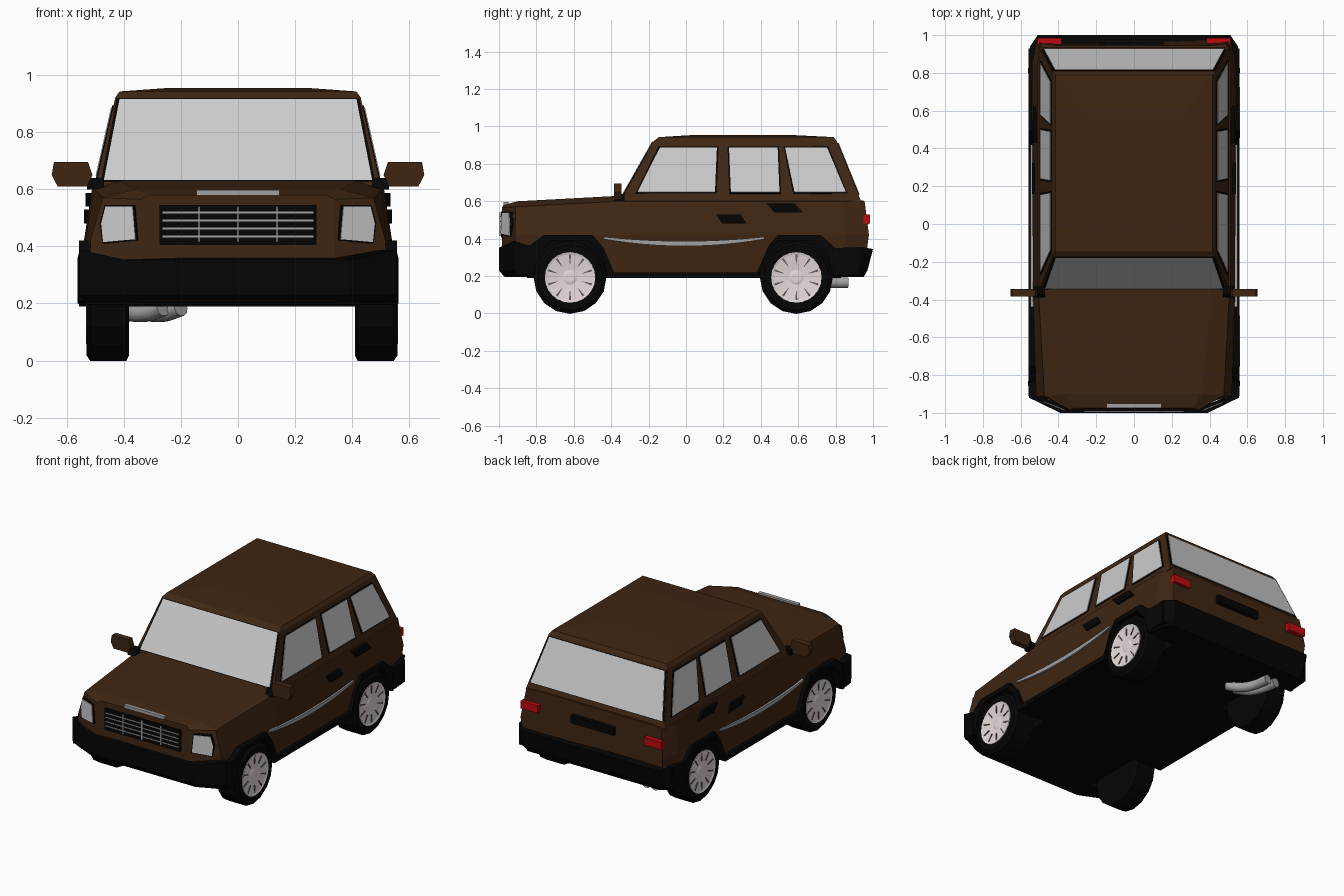
import bpy, bmesh, math
from mathutils import Vector as V

if "Cube" in bpy.data.objects:
    bpy.data.objects.remove(bpy.data.objects["Cube"])


def mat(name, r, g, b):
    m = bpy.data.materials.new(name)
    m.diffuse_color = (r, g, b, 1)
    m.use_nodes = True
    m.node_tree.nodes["Principled BSDF"].inputs["Base Color"].default_value = m.diffuse_color
    return m


BROWN = mat("brown_paint", .05, .019, .006)
BLACK = mat("black_plastic", .0015, .0015, .0015)
GLASS = mat("glass", .56, .56, .56)
CHROME = mat("chrome", .36, .36, .37)
RED = mat("red_lens", .5, .003, .005)
ALLOY = mat("alloy", .78, .69, .69)
SLOT = mat("rim_slot", .12, .10, .10)


def make(name, shells, material, mirror=False):
    """Skin each shell (a list of equal rings) and cap its ends."""
    bm = bmesh.new()
    for rings in shells:
        vs = [[bm.verts.new(p) for p in r] for r in rings]
        n = len(vs[0])
        for a, b in zip(vs, vs[1:]):
            for i in range(n):
                bm.faces.new((a[i], a[(i + 1) % n], b[(i + 1) % n], b[i]))
        bm.faces.new(vs[0])
        bm.faces.new(vs[-1])
    bmesh.ops.recalc_face_normals(bm, faces=bm.faces)
    me = bpy.data.meshes.new(name)
    bm.to_mesh(me)
    bm.free()
    me.materials.append(material)
    ob = bpy.data.objects.new(name, me)
    bpy.context.collection.objects.link(ob)
    if mirror:
        ob.modifiers.new("mirror", 'MIRROR')
    return ob


def slab(pts, d):
    d = V(d)
    return [[V(p) - d for p in pts], [V(p) + d for p in pts]]


def side(yz, x0, x1):
    return [[(x, y, z) for y, z in yz] for x in (x0, x1)]


def box(x0, x1, y0, y1, z0, z1):
    return side([(y0, z0), (y1, z0), (y1, z1), (y0, z1)], x0, x1)


def both(half):
    return half + [(-x, y, z) for x, y, z in reversed(half)]


def grow(pts, e):
    c = sum((V(p) for p in pts), V()) / len(pts)
    return [V(p) + (V(p) - c).normalized() * e for p in pts]


# Lower body, lofted nose to tail
body = make("body", [[both(h) for h in (
    [(.34, -.985, .21), (.34, -.985, .42), (.34, -.985, .565), (.31, -.975, .58)],
    [(.51, -.915, .21), (.518, -.915, .42), (.475, -.91, .57), (.36, -.90, .60)],
    [(.53, -.36, .21), (.535, -.36, .42), (.505, -.36, .60), (.41, -.34, .63)],
    [(.53, -.30, .21), (.535, -.30, .42), (.512, -.30, .60), (.41, -.30, .605)],
    [(.53, .85, .21), (.54, .85, .42), (.512, .85, .60), (.41, .85, .605)],
    [(.50, .95, .21), (.515, .978, .42), (.49, .955, .60), (.41, .945, .605)])]], BROWN)

# Cabin with roof
make("cabin", [[[(x, y0, z), (x, y1, z), (-x, y1, z), (-x, y0, z)] for x, y0, y1, z in (
    (.505, -.36, .94, .59), (.43, -.172, .805, .922),
    (.415, -.145, .79, .943), (.25, .05, .55, .955))]], BROWN)

# Underbody
floor = make("floor", [box(-.50, .50, -.85, .83, .19, .23)], BLACK)

# Wheel arch cutters
AXLES = {"front": -.62, "rear": .59}
ARCH = [(-.20, .2), (-.165, .32), (-.10, .39), (.10, .39), (.165, .32), (.20, .2)]
for name, c in AXLES.items():
    yz = [(c + y, z) for y, z in [(-.20, .1)] + ARCH + [(.20, .1)]]
    cut = make(name + "_arch_cutter", [side(yz, .35, .7)], BLACK, True)
    cut.hide_render = True
    cut.hide_set(True)
    for ob in (body, floor):
        b = ob.modifiers.new("arch", 'BOOLEAN')
        b.object, b.operation, b.solver = cut, 'DIFFERENCE', 'EXACT'
        b.material_mode = 'TRANSFER'

# Side cladding: flares and sill
top = [(-.91, .385), (-.84, .36), (-.76, .42), (-.50, .42), (-.44, .35), (-.385, .22),
       (.38, .22), (.44, .36), (.49, .42), (.72, .42), (.80, .35), (.93, .355)]
low = [(.93, .21), (.80, .2)] + [(.59 + y, z) for y, z in reversed(ARCH)] + [(.39, .19), (-.42, .19)]
low += [(-.62 + y, z) for y, z in reversed(ARCH)] + [(-.91, .21)]
make("side_cladding", [side(top + low, .495, .558)], BLACK, True)

# Bumpers
make("front_bumper", [[both(h) for h in (
    [(.37, -.97, .195), (.53, -.90, .195), (.55, -.83, .195)],
    [(.39, -1.0, .23), (.555, -.92, .23), (.562, -.83, .2)],
    [(.39, -1.0, .352), (.555, -.92, .388), (.562, -.83, .36)])]], BLACK)
make("rear_bumper", [[both(h) for h in (
    [(.48, .95, .195), (.53, .90, .195), (.55, .80, .195)],
    [(.50, .97, .23), (.545, .93, .23), (.562, .80, .2)],
    [(.51, 1.0, .345), (.55, .94, .355), (.562, .80, .35)])]], BLACK)


# Windows, with black seals
def t(z):
    return (z - .59) / .332


def window(name, pts, n, mirror=False):
    n = V(n).normalized()
    make(name + "_seal", [slab(grow(pts, .011), n * .004)], BLACK, mirror)
    make(name, [slab(pts, n * .007)], GLASS, mirror)


for name, b0, b1, t1, t0 in (("front_side_window", -.26, .155, .165, -.14),
                             ("middle_side_window", .24, .50, .49, .23),
                             ("rear_side_window", .58, .855, .755, .53)):
    window(name, [(.505 - .075 * t(z), y, z) for y, z in
                  ((b0, .647), (b1, .647), (t1, .885), (t0, .885))], (.332, 0, .075), True)
window("windshield", [(x, -.36 + .188 * t(z), z) for x, z in
                      ((-.47, .63), (.47, .63), (.415, .914), (-.415, .914))], (0, -.332, .188))
window("rear_window", [(x, .94 - .135 * t(z), z) for x, z in
                       ((-.478, .635), (.478, .635), (.418, .907), (-.418, .907))], (0, .332, .135))

# Grille with bars
make("grille", [box(-.275, .275, -.99, -.96, .405, .545)], BLACK)
bars = [box(-.265, .265, -.994, -.985, z - .003, z + .003) for z in (.435, .463, .491, .519)]
bars += [box(x - .004, x + .004, -.996, -.985, .415, .54) for x in (-.137, 0, .137)]
make("grille_bars", bars, CHROME)
make("hood_strip", [box(-.145, .145, -.975, -.95, .575, .597)], CHROME)

# Headlights and tail lights
lamp = [(x, -.979 + .4 * (x - .355), z) for x, z in
        ((.365, .54), (.46, .54), (.475, .48), (.468, .415), (.355, .425))]
n = V((.37, -.93, 0))
make("headlight_seal", [slab(grow(lamp, .007), n * .009)], BLACK, True)
make("headlight", [slab(lamp, n * .013)], GLASS, True)
make("tail_light", [box(.385, .51, .95, .985, .48, .53)], RED, True)
make("rear_plate", [box(-.155, .155, .94, .976, .475, .525)], BLACK)

# Door handles
make("door_handles", [side([(.16, .53), (.29, .53), (.325, .48), (.195, .48)], .50, .54),
                      side([(.43, .587), (.58, .587), (.625, .54), (.475, .54)], .49, .535)], BLACK, True)

# Curved side moulding
N = 12
us = [-1 + 2 * i / N for i in range(N + 1)]
upper = [(-.01 + .43 * u, .387 + .023 * u * u) for u in us]
lower = [(-.01 + .43 * u, .36 + .038 * u * u) for u in reversed(us)]
make("side_moulding", [side(upper + lower, .52, .547)], CHROME, True)

# Door mirrors
make("door_mirror", [[[(x, y, z) for x, z in ((.53, .61), (.51, .65), (.525, .695), (.645, .695),
                                            (.653, .65), (.632, .61))] for y in (-.385, -.345)]],
     BROWN, True)
make("mirror_mount", [side([(-.39, .60), (-.33, .60), (-.33, .64), (-.37, .64)], .47, .53)], BLACK, True)


# Wheels
def circle(cx, y, r, sides):
    return [(cx, y + r * math.cos(2 * math.pi * i / sides), .193 + r * math.sin(2 * math.pi * i / sides))
            for i in range(sides)]


for end, y in AXLES.items():
    for lr, s, cx in (("right", 1, .485), ("left", -1, -.457)):
        name = f"{end}_{lr}_"
        make(name + "tyre", [[circle(cx + s * x, y, r, 16) for x, r in
                              ((-.075, .175), (-.065, .195), (.06, .195), (.074, .175), (.072, .135), (.05, .13))]], BLACK)
        make(name + "rim", [[circle(cx + s * x, y, r, 24) for x, r in
                             ((.03, .137), (.076, .135), (.072, .122), (.062, .04), (.066, .025))]], ALLOY)
        slots = []
        for k in range(10):
            a = 2 * math.pi * (k + .5) / 10
            pts = []
            for r, w in ((.07, -.001), (.122, -.006), (.122, .006), (.07, .001)):
                pts.append((cx + s * .064, y + r * math.cos(a) - w * math.sin(a),
                            .193 + r * math.sin(a) + w * math.cos(a)))
            slots.append(slab(pts, (.009, 0, 0)))
        make(name + "rim_slots", slots, SLOT)

# Twin exhaust
cu = bpy.data.curves.new("exhaust", 'CURVE')
cu.dimensions = '3D'
cu.bevel_depth = .03
cu.bevel_resolution = 3
cu.use_fill_caps = True
for dx in (0, -.062):
    sp = cu.splines.new('BEZIER')
    path = [(-.20, .62, .185), (-.26, .69, .165), (-.305, .77, .165), (-.32, .865, .165)]
    sp.bezier_points.add(len(path) - 1)
    for bp, (x, y, z) in zip(sp.bezier_points, path):
        bp.co = (x + dx, y, z)
        bp.handle_left_type = bp.handle_right_type = 'AUTO'
cu.materials.append(CHROME)
bpy.context.collection.objects.link(bpy.data.objects.new("exhaust", cu))
